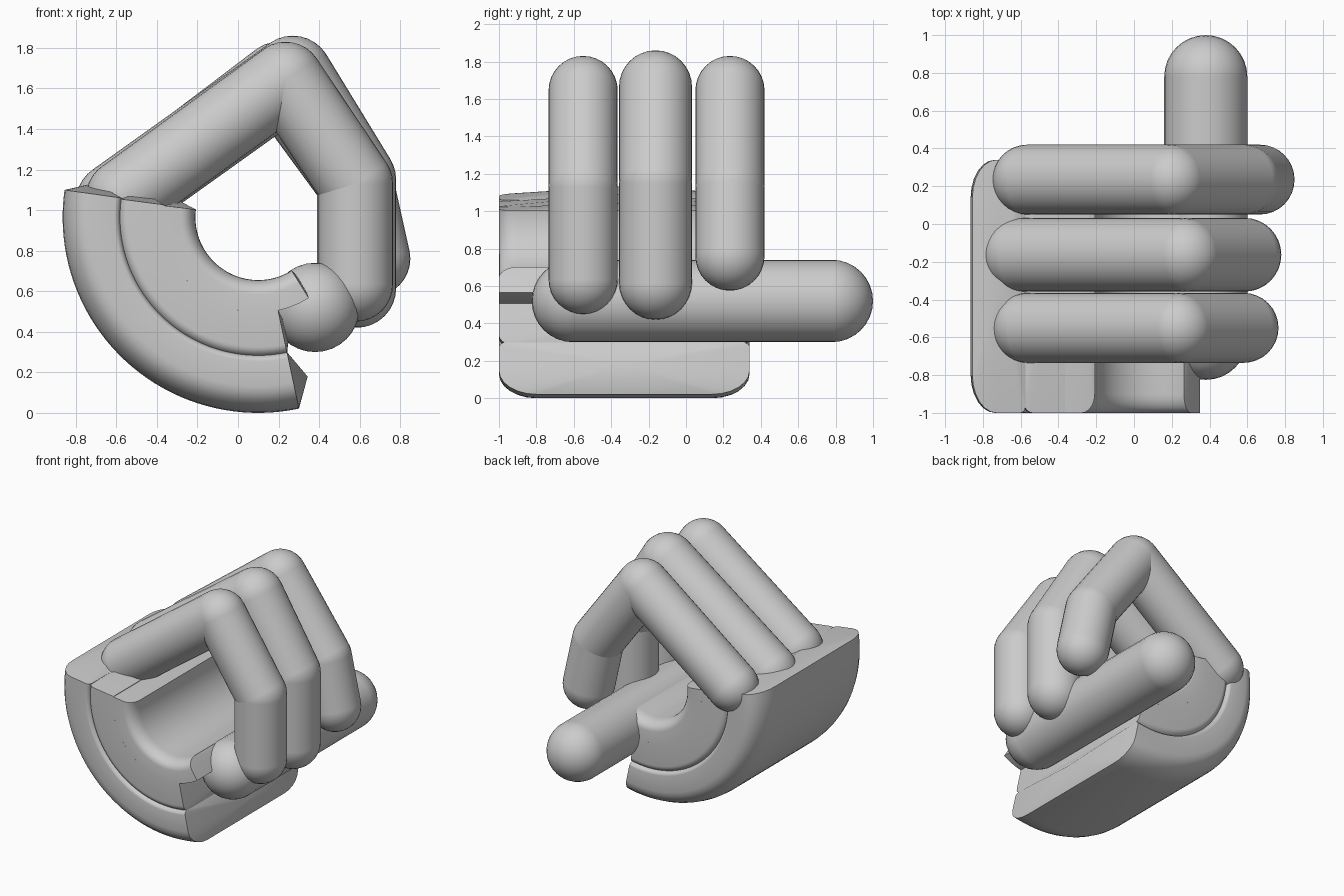
import bpy, bmesh
from math import sin, cos, pi, radians
from mathutils import Vector, Matrix

cube = bpy.data.objects.get("Cube")
if cube:
    bpy.data.objects.remove(cube, do_unlink=True)

# One plain grey for the whole hand
grey = bpy.data.materials.new("plain_grey")
grey.use_nodes = True
colour = (0.6, 0.6, 0.6, 1)
grey.diffuse_color = colour
grey.node_tree.nodes["Principled BSDF"].inputs["Base Color"].default_value = colour


def finish(bm, name):
    bmesh.ops.recalc_face_normals(bm, faces=bm.faces)
    mesh = bpy.data.meshes.new(name)
    bm.to_mesh(mesh)
    bm.free()
    mesh.materials.append(grey)
    obj = bpy.data.objects.new(name, mesh)
    bpy.context.collection.objects.link(obj)
    bpy.ops.object.select_all(action='DESELECT')
    obj.select_set(True)
    bpy.context.view_layer.objects.active = obj
    bpy.ops.object.shade_smooth_by_angle(angle=radians(35))
    return obj


# Digits: round tubes along a path with a ball at every joint
def digit(name, points, radius):
    bm = bmesh.new()
    points = [Vector(p) for p in points]
    for a, b in zip(points, points[1:]):
        d = b - a
        m = Matrix.Translation((a + b) / 2) @ d.to_track_quat('Z', 'Y').to_matrix().to_4x4()
        bmesh.ops.create_cone(bm, cap_ends=False, segments=32, radius1=radius,
                              radius2=radius, depth=d.length, matrix=m)
    for p in points:
        bmesh.ops.create_uvsphere(bm, u_segments=32, v_segments=16, radius=radius,
                                  matrix=Matrix.Translation(p))
    return finish(bm, name)


# Rounded section in (radius, y); each side has its own corner size
def section(r0, r1, inner, outer, y0=-1.0, y1=0.34, steps=6):
    corners = [(r0, y0, 1, 1, inner, pi), (r1, y0, -1, 1, outer, 1.5 * pi),
               (r1, y1, -1, -1, outer, 0), (r0, y1, 1, -1, inner, 0.5 * pi)]
    pts = []
    for r, y, sr, sy, (cr, cy), start in corners:
        if cr == 0:
            pts.append((r, y))
            continue
        for i in range(steps + 1):
            a = start + 0.5 * pi * i / steps
            pts.append((r + sr * cr + cr * cos(a), y + sy * cy + cy * sin(a)))
    return pts


# Palm layers: a section swept round the grip axis, ends slightly peaked
AXIS_X, AXIS_Z = 0.1, 0.965


def place(r, y, angle):
    return Vector((AXIS_X + r * cos(angle), y, AXIS_Z + r * sin(angle)))


def palm_layer(name, profile, start, end, peak_start, peak_end, steps=40):
    bm = bmesh.new()
    a0, a1 = radians(start), radians(end)
    rings = []
    for i in range(steps + 1):
        a = a0 + (a1 - a0) * i / steps
        rings.append([bm.verts.new(place(r, y, a)) for r, y in profile])
    n = len(profile)
    for p, q in zip(rings, rings[1:]):
        for j in range(n):
            k = (j + 1) % n
            bm.faces.new((p[j], p[k], q[k], q[j]))
    mid_r = (min(p[0] for p in profile) + max(p[0] for p in profile)) / 2
    for ring, a, peak in ((rings[0], a0, -peak_start), (rings[-1], a1, peak_end)):
        tip = bm.verts.new(place(mid_r, -0.33, a + peak / mid_r))
        for j in range(n):
            bm.faces.new((ring[j], ring[(j + 1) % n], tip))
    return finish(bm, name)


square = (0, 0)
palm_layer("palm_outer", section(0.68, 0.965, (0.03, 0.04), (0.13, 0.2)),
           172, 282, 0.055, 0.075)
palm_layer("palm_middle", section(0.47, 0.69, square, (0.05, 0.06)),
           172.5, 282, 0.05, 0.03)
palm_layer("palm_lip", section(0.31, 0.47, (0.07, 0.1), square),
           173, 302, 0.03, 0.02)

# Three curled fingers
fingers = {
    "front_finger": (-0.55, 0.185, [(-0.565, 1.065), (0.235, 1.645), (0.58, 1.13), (0.58, 0.635)]),
    "middle_finger": (-0.163, 0.195, [(-0.605, 1.04), (0.27, 1.665), (0.585, 1.15), (0.585, 0.615)]),
    "back_finger": (0.235, 0.185, [(-0.565, 1.065), (0.2, 1.645), (0.585, 1.12), (0.665, 0.76)]),
}
for name, (y, radius, path) in fingers.items():
    digit(name, [(x, y, z) for x, z in path], radius)

# Thumb lying across the grip
digit("thumb", [(0.38, -0.605, 0.52), (0.38, 0.78, 0.52)], 0.22)
